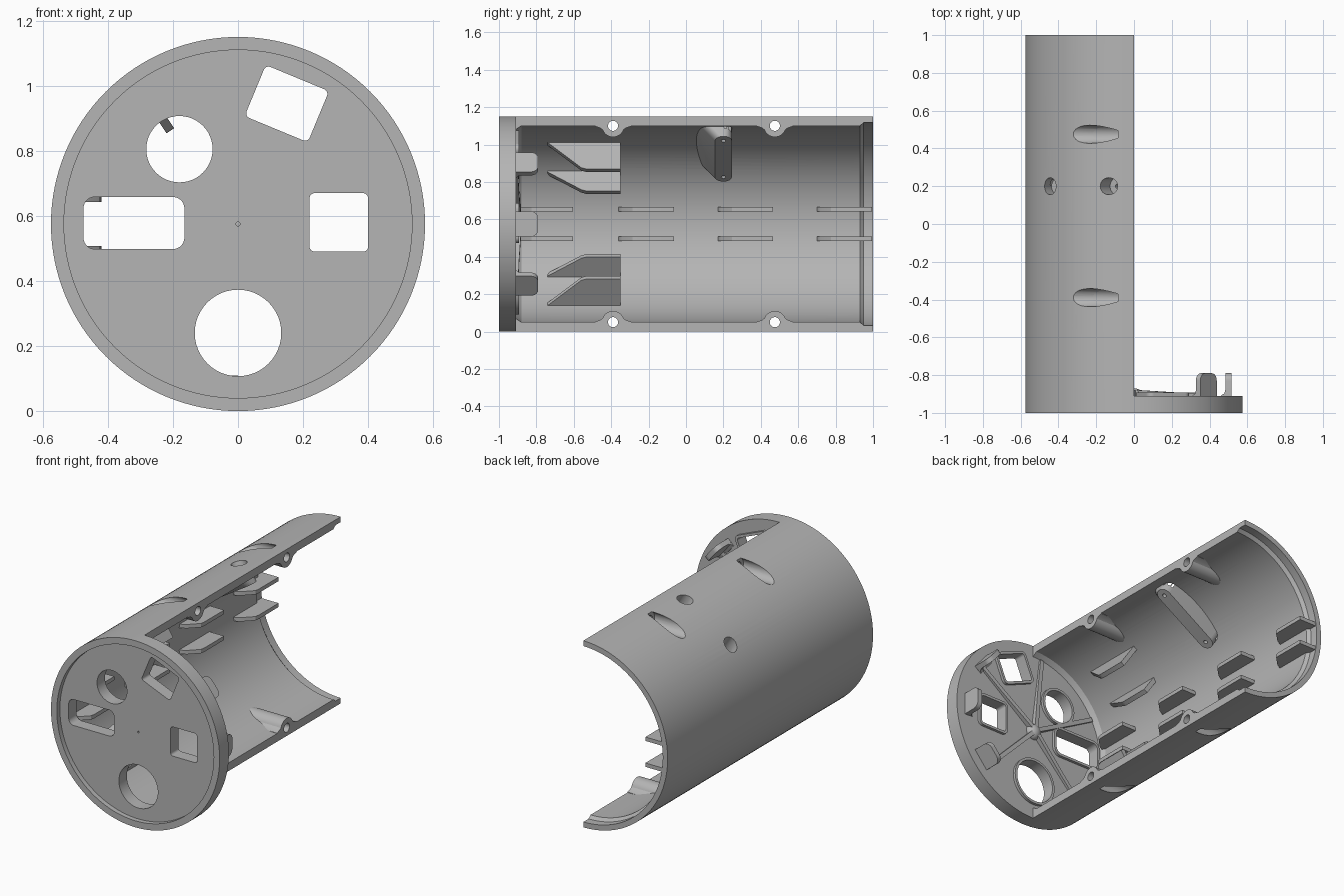
import bpy, bmesh, math
from mathutils import Vector, Matrix

if "Cube" in bpy.data.objects:
    bpy.data.objects.remove(bpy.data.objects["Cube"])

X, Y, Z = Vector((1, 0, 0)), Vector((0, 1, 0)), Vector((0, 0, 1))
R, R_IN = 0.575, 0.525
AXIS = Z * R                      # the tube axis runs along y at this height
grey = bpy.data.materials.new("plain_grey")
grey.use_nodes = True
grey.diffuse_color = (0.46, 0.46, 0.46, 1)
grey.node_tree.nodes["Principled BSDF"].inputs["Base Color"].default_value = grey.diffuse_color
parts, helpers = [], []


def finish(name, bm, group=parts):
    bmesh.ops.recalc_face_normals(bm, faces=bm.faces)
    mesh = bpy.data.meshes.new(name)
    bm.to_mesh(mesh)
    bm.free()
    mesh.materials.append(grey)
    ob = bpy.data.objects.new(name, mesh)
    bpy.context.collection.objects.link(ob)
    group.append(ob)
    return ob


def add_prism(bm, pts, u, v, w, t0, t1, shift=None):
    """Extrude a 2D outline in the u/v plane along w; shift slides the far cap."""
    near = [bm.verts.new(AXIS + u * a + v * b + w * t0) for a, b in pts]
    far = []
    for a, b in pts:
        a2, b2 = shift(a, b) if shift else (a, b)
        far.append(bm.verts.new(AXIS + u * a2 + v * b2 + w * t1))
    bm.faces.new(near)
    bm.faces.new(far[::-1])
    for i in range(len(pts)):
        j = (i + 1) % len(pts)
        bm.faces.new((near[i], far[i], far[j], near[j]))


def prism(name, *args, group=parts, **kw):
    bm = bmesh.new()
    add_prism(bm, *args, **kw)
    return finish(name, bm, group)


def rounded(cx, cy, w, h, r, turn=0, steps=8):
    """Rounded rectangle outline; a circle when w = h = 2r."""
    pts = []
    c, s = math.cos(math.radians(turn)), math.sin(math.radians(turn))
    for k, (sx, sy) in enumerate(((1, 1), (-1, 1), (-1, -1), (1, -1))):
        for i in range(steps + 1):
            a = math.pi / 2 * (k + i / steps)
            p = (sx * (w / 2 - r) + r * math.cos(a), sy * (h / 2 - r) + r * math.sin(a))
            q = (cx + p[0] * c - p[1] * s, cy + p[0] * s + p[1] * c)
            if not pts or math.dist(q, pts[-1]) > 1e-5:
                pts.append(q)
    if math.dist(pts[0], pts[-1]) < 1e-5:
        pts.pop()
    return pts


def circle(cx, cy, r, steps=8):
    return rounded(cx, cy, 2 * r, 2 * r, r, 0, steps)


def boolean(target, tool, op="DIFFERENCE"):
    mod = target.modifiers.new("cut", "BOOLEAN")
    mod.operation, mod.object, mod.solver = op, tool, "EXACT"
    bpy.context.view_layer.objects.active = target
    bpy.ops.object.modifier_apply(modifier=mod.name)


# Half tube: a wall profile spun through half a turn, with a stepped rear lip
bm = bmesh.new()
profile = [(R, -0.91), (R, 1), (0.542, 1), (0.542, 0.95), (R_IN, 0.93), (R_IN, -0.88), (0.505, -0.91)]
ring = [bm.verts.new(AXIS + Z * r + Y * y) for r, y in profile]
face = bm.faces.new(ring)
start = bmesh.ops.duplicate(bm, geom=[face])
spun = bmesh.ops.spin(bm, geom=[face], cent=AXIS, axis=Y, angle=-math.pi, steps=64, use_duplicate=False)
bmesh.ops.remove_doubles(bm, verts=bm.verts, dist=1e-5)
shell = finish("half_tube", bm)
if sum(v.co.x for v in shell.data.vertices) > 0:
    shell.data.transform(Matrix.Scale(-1, 4, X))
    shell.data.flip_normals()

# Envelope that keeps inner parts from poking through the tube
core = prism("core_helper", circle(0, 0, 0.56, 24), X, Z, Y, -0.95, 0.99, group=helpers)

# Screw bosses along both edges, with a bore from outside and a thin hole to the edge
arc = [(0.06 * math.cos(math.radians(a)), R_IN + 0.06 * math.sin(math.radians(a)))
       for a in range(200, 341, 10)]
boss_outline = [(-0.095, 0.559), (-0.095, 0.522), (-0.07, 0.514)] + arc + \
               [(0.07, 0.514), (0.095, 0.522), (0.095, 0.559)]
for side in (1, -1):
    for y in (-0.39, 0.475):
        boss = prism("screw_boss", [(y + a, b) for a, b in boss_outline], Y, Z * side, -X, 0, 0.4)
        boolean(boss, core, "INTERSECT")
        for r, t0, t1 in ((0.048, 0.085, 0.5), (0.027, -0.05, 0.1)):
            bore = prism("bore_helper", circle(y, R_IN, r), Y, Z * side, -X, t0, t1, group=helpers)
            boolean(boss, bore)
            boolean(shell, bore)

# Slanted strap inside the tube with two screw holes and a sloped support
OUT = Vector((-0.53, 0, 0.848)).normalized()
ALONG = Vector((0.848, 0, 0.53)).normalized()
strap = prism("inner_strap", rounded(0, 0.2, 0.456, 0.09, 0.045), ALONG, Y, OUT, 0.41, 0.56,
              shift=lambda a, b: (a, b - 0.13 if b < 0.2 else b))
boolean(strap, core, "INTERSECT")
for a in (-0.183, 0.183):
    for r, t0 in ((0.045, 0.46), (0.012, 0.38)):
        hole = prism("hole_helper", circle(a, 0.2, r), ALONG, Y, OUT, t0, 0.7, group=helpers)
        boolean(strap, hole)
        boolean(shell, hole)

# Pairs of short guide rails with a ramped leading end
for side in (1, -1):
    for y in (-0.9, -0.36, 0.17, 0.7):
        outline = [(y, 0.545), (y, 0.515), (y + 0.02, 0.48), (y + 0.075, 0.425), (y + 0.1, 0.42),
                   (y + 0.295, 0.42), (y + 0.295, 0.545)]
        prism("guide_rail", outline, Y, -X, Z, side * 0.08 - 0.012, side * 0.08 + 0.012)

# Slanted guide fins: two above, two below
for side in (1, -1):
    out = Vector((-0.56, 0, 0.83 * side)).normalized()
    across = Vector((0.83, 0, 0.56 * side)).normalized()
    for offset, foot in ((-0.012, 0.525), (-0.222, 0.476)):
        outline = [(-0.74, foot + 0.022), (-0.74, foot), (-0.56, 0.362), (-0.535, 0.354), (-0.35, 0.354),
                   (-0.35, foot + 0.022)]
        prism("guide_fin", outline, Y, out, across, offset - 0.014, offset + 0.014)

# Front disc with a shallow recess and five windows
disc = prism("front_disc", circle(0, 0, R, 32), X, Z, Y, -1, -0.91)
recess = prism("recess_helper", circle(0, 0, 0.535, 32), X, Z, Y, -1.1, -0.97, group=helpers)
pin = prism("pin_helper", circle(0, 0, 0.006, 3), X, Z, Y, -1.1, -0.94, group=helpers)
boolean(disc, recess)
boolean(disc, pin)
windows = [(-0.18, 0.23, 0.204, 0.204, 0.102, 0),
           (-0.32, 0.003, 0.31, 0.16, 0.035, 0),
           (0, -0.335, 0.266, 0.266, 0.133, 0),
           (0.31, 0.005, 0.18, 0.18, 0.016, 0),
           (0.15, 0.37, 0.21, 0.17, 0.016, -22.5)]
bm = bmesh.new()
for win in windows:
    add_prism(bm, rounded(*win, steps=12), X, Z, Y, -1.1, -0.8)
cutter = finish("windows_helper", bm, helpers)
boolean(disc, cutter)

# Raised window rims on the back of the disc
EDGE = 0.016
for cx, cy, w, h, r, turn in windows:
    rim = prism("window_rim", rounded(cx, cy, w + 2 * EDGE, h + 2 * EDGE, r + EDGE, turn, 12),
                X, Z, Y, -0.92, -0.893)
    boolean(rim, cutter)

# Tapered ribs and hub on the back of the disc
for angle in (37, 97, 151, 226, 314):
    a = math.radians(angle)
    u, w = Vector((math.cos(a), 0, math.sin(a))), Vector((-math.sin(a), 0, math.cos(a)))
    rib = prism("disc_rib", [(0, -0.92), (0, -0.878), (0.3, -0.893), (0.5, -0.898), (0.5, -0.92)],
                u, Y, w, -0.013, 0.013)
    boolean(rib, cutter)
bm = bmesh.new()
bmesh.ops.create_uvsphere(bm, u_segments=24, v_segments=16, radius=0.05)
bmesh.ops.scale(bm, vec=(1, 0.85, 1), verts=bm.verts)
bmesh.ops.translate(bm, vec=AXIS - Y * 0.912, verts=bm.verts)
finish("disc_hub", bm)

# Three locating tabs near the open side of the disc, with flared feet
top = [p for p in rounded(0, -0.86, 0.136, 0.14, 0.04) if p[1] > -0.86]
for angle in (-40, 0, 40):
    a = math.radians(angle)
    u, w = Vector((-math.sin(a), 0, math.cos(a))), Vector((math.cos(a), 0, math.sin(a)))
    prism("locating_tab", top + [(-0.068, -0.92), (0.068, -0.92)], u, Y, w, 0.485, 0.515)
    prism("tab_foot", [(0.46, -0.915), (0.46, -0.908), (0.478, -0.897), (0.486, -0.87), (0.49, -0.915)],
          w, Y, u, -0.066, 0.066)

# Remove cutters and set smooth shading with sharp edges
for ob in helpers:
    bpy.data.objects.remove(ob)
bpy.ops.object.select_all(action="DESELECT")
for ob in parts:
    ob.select_set(True)
bpy.context.view_layer.objects.active = shell
bpy.ops.object.shade_smooth_by_angle(angle=math.radians(30))
